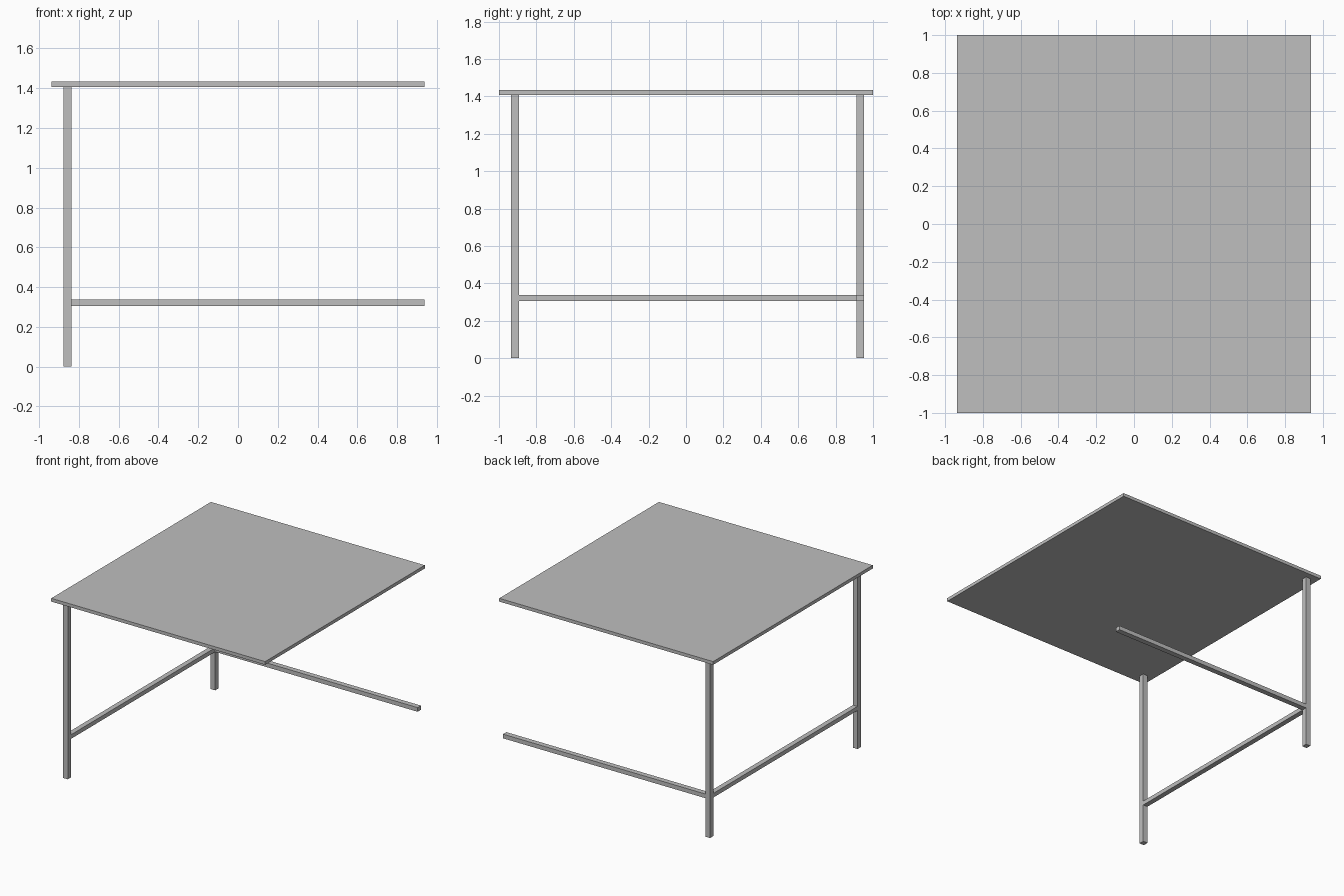
import bpy
import bmesh
from mathutils import Vector

# Remove the default object
default = bpy.data.objects.get("Cube")
if default:
    bpy.data.objects.remove(default, do_unlink=True)

# Single grey colour
GREY = (0.52, 0.52, 0.52, 1.0)
grey = bpy.data.materials.new("plain grey")
grey.use_nodes = True
grey.diffuse_color = GREY
grey.node_tree.nodes["Principled BSDF"].inputs["Base Color"].default_value = GREY


def box(name, x, y, z):
    """Box spanning the given (low, high) range on each axis."""
    low, high = (Vector(corner) for corner in zip(x, y, z))
    bm = bmesh.new()
    bmesh.ops.create_cube(bm, size=1)
    bmesh.ops.scale(bm, vec=high - low, verts=bm.verts)
    mesh = bpy.data.meshes.new(name)
    bm.to_mesh(mesh)
    bm.free()
    mesh.materials.append(grey)
    obj = bpy.data.objects.new(name, mesh)
    obj.location = (low + high) / 2
    bpy.context.collection.objects.link(obj)
    return obj


# Shared spans
half_width = 0.938
leg_x = (-0.878, -0.838)
front_y = (-0.936, -0.894)
back_y = (0.911, 0.953)
rail_z = (0.305, 0.338)
underside = 1.407

# Table top
box("table_top", (-half_width, half_width), (-1, 1), (underside, 1.433))

# Two legs along the right edge
for name, y in (("front_leg", front_y), ("back_leg", back_y)):
    box(name, leg_x, y, (0, underside))

# Rail between the legs, and the long rail with a free end
box("side_rail", leg_x, (front_y[1], back_y[0]), rail_z)
box("back_rail", (leg_x[1], half_width), back_y, rail_z)
